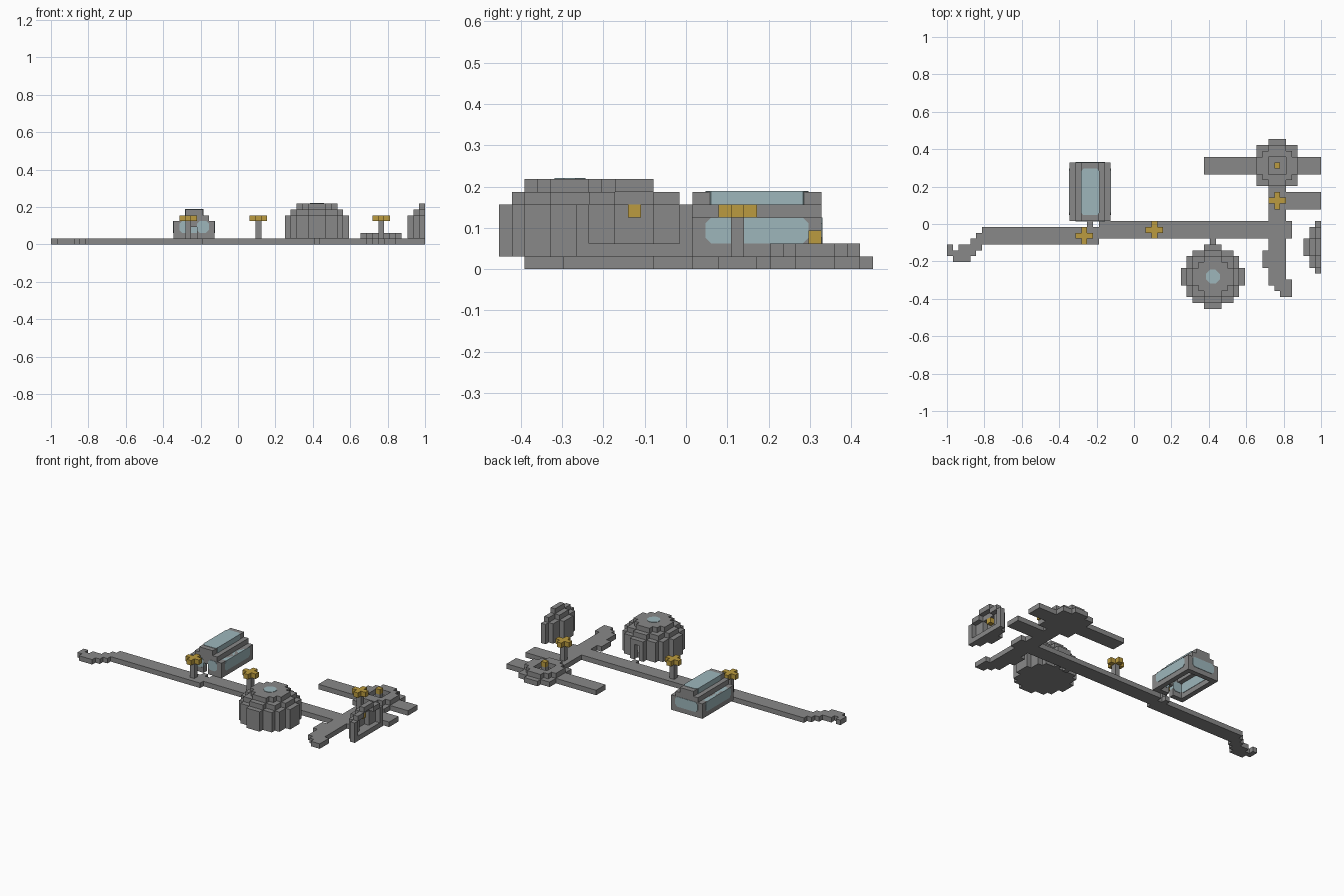
import bpy, bmesh
from mathutils import Vector

if "Cube" in bpy.data.objects:
    bpy.data.objects.remove(bpy.data.objects["Cube"], do_unlink=True)

V = 1 / 32                               # size of one block
ORIGIN = Vector((-32, -14.5, 0))         # grid corner, in blocks


def material(name, r, g, b):
    m = bpy.data.materials.new(name)
    m.use_nodes = True
    m.diffuse_color = (r, g, b, 1)
    bsdf = m.node_tree.nodes["Principled BSDF"]
    bsdf.inputs["Base Color"].default_value = (r, g, b, 1)
    bsdf.inputs["Roughness"].default_value = 0.9
    return m


STONE = material("stone grey", 0.25, 0.25, 0.25)
GOLD = material("lamp gold", 0.5, 0.33, 0.05)
GLASS = material("pale glass", 0.34, 0.47, 0.5)


def finish(name, bm, mat):
    bmesh.ops.recalc_face_normals(bm, faces=bm.faces)
    me = bpy.data.meshes.new(name)
    bm.to_mesh(me)
    bm.free()
    me.materials.append(mat)
    ob = bpy.data.objects.new(name, me)
    bpy.context.collection.objects.link(ob)
    return ob


def box(x0, x1, y0, y1, z0, z1):
    return {(x, y, z) for x in range(x0, x1) for y in range(y0, y1) for z in range(z0, z1)}


def disc(cx, cy, z, rr, inner=-1):
    return {(cx + x, cy + y, z) for x in range(-6, 7) for y in range(-6, 7)
            if inner < x * x + y * y <= rr}


DIRS = [Vector(d) for d in ((1, 0, 0), (-1, 0, 0), (0, 1, 0), (0, -1, 0), (0, 0, 1), (0, 0, -1))]


def blocks(name, cells, mat):
    """Outer skin of a set of unit blocks."""
    bm = bmesh.new()
    half = Vector((0.5, 0.5, 0.5))
    for c in sorted(cells):
        for d in DIRS:
            if tuple(int(a + b) for a, b in zip(c, d)) in cells:
                continue
            u = Vector((d.y, d.z, d.x))
            w = d.cross(u)
            mid = Vector(c) + half + d / 2
            corners = [mid + (u * a + w * b) / 2 for a, b in ((-1, -1), (1, -1), (1, 1), (-1, 1))]
            bm.faces.new([bm.verts.new((p + ORIGIN) * V) for p in corners])
    # Weld within each flat sheet, keeping every block edge crisp
    bmesh.ops.remove_doubles(bm, verts=bm.verts, dist=V / 100)
    return finish(name, bm, mat)


def pane(name, axis, lo, hi, cut=0.45):
    """Glass panel with clipped corners, standing slightly proud along its axis."""
    a, b = [i for i in range(3) if i != axis]
    outline = [(lo[a] + cut, lo[b]), (hi[a] - cut, lo[b]), (hi[a], lo[b] + cut), (hi[a], hi[b] - cut),
               (hi[a] - cut, hi[b]), (lo[a] + cut, hi[b]), (lo[a], hi[b] - cut), (lo[a], lo[b] + cut)]
    bm = bmesh.new()
    rings = []
    for level in (lo[axis] - 0.08, hi[axis] + 0.08):
        ring = []
        for p, q in outline:
            co = Vector()
            co[axis], co[a], co[b] = level, p, q
            ring.append(bm.verts.new((co + ORIGIN) * V))
        bm.faces.new(ring)
        rings.append(ring)
    for i in range(8):
        j = (i + 1) % 8
        bm.faces.new((rings[0][i], rings[0][j], rings[1][j], rings[1][i]))
    return finish(name, bm, GLASS)


# Ground paths, one block thick
path = box(6, 26, 11, 14, 0, 1) | box(26, 59, 12, 15, 0, 1)
for x, (y0, y1) in enumerate([(9, 11), (8, 10), (8, 11), (8, 11), (9, 12), (10, 13)]):
    path |= box(x, x + 1, y0, y1, 0, 1)                       # winding west end
for x, y0 in ((55, 4), (56, 3), (57, 2)):
    path |= box(x, x + 1, y0, 24, 0, 1)                       # cross street
path |= box(58, 59, 2, 5, 0, 1) | box(54, 55, 7, 10, 0, 1)
path |= box(55, 64, 17, 20, 0, 1) | box(44, 64, 23, 26, 0, 1)   # side streets
path |= box(24, 25, 14, 15, 0, 1) | box(45, 46, 11, 12, 0, 1)   # doorsteps
path |= disc(56, 24, 0, 18)                                    # plaza
blocks("paths", path, STONE)

# Fountain on the plaza
blocks("fountain_basin", disc(56, 24, 1, 10, 3) | {(56, 24, 1)}, STONE)
blocks("fountain_jet", {(56, 24, 2)}, GOLD)

# Street lamps
for n, (x, y) in enumerate(((23, 12), (35, 13), (56, 18)), 1):
    blocks(f"lamp_post_{n}", box(x, x + 1, y, y + 1, 1, 4), STONE)
    blocks(f"lamp_head_{n}", disc(x, y, 4, 1), GOLD)


# Hollow round huts
def hut(cx, cy):
    full = set()
    for z in range(1, 7):
        full |= disc(cx, cy, z, 26 if z < 5 else 18 if z == 5 else 10)
    return {c for c in full
            if any(tuple(int(a + b) for a, b in zip(c, d)) not in full for d in DIRS)}


blocks("round_hut", hut(45, 5) - box(45, 46, 10, 11, 1, 4), STONE)
pane("hut_skylight", 2, (44.3, 4.3, 6.9), (46.7, 6.7, 7), 0.75)

# Second hut, sliced open at the edge of the plot
blocks("open_hut", {c for c in hut(66, 10) if c[0] < 64}, STONE)
blocks("open_hut_lamp", {(62, 10, 4)}, GOLD)

# Greenhouse frame: hollow, stepped roof, open underneath
frame = box(21, 28, 15, 25, 1, 4) | box(22, 27, 15, 25, 4, 5) | box(23, 26, 15, 25, 5, 6)
frame -= box(22, 27, 16, 24, 1, 4) | box(23, 26, 16, 24, 4, 5)
frame -= box(24, 25, 15, 16, 1, 3)
blocks("greenhouse_frame", frame, STONE)

# Greenhouse glass
pane("left_glass", 0, (21, 16, 2), (22, 24, 4))
pane("right_glass", 0, (27, 16, 2), (28, 24, 4))
pane("back_glass", 1, (22, 24, 2), (27, 25, 4))
pane("front_glass_a", 1, (22, 15, 2), (24, 16, 4))
pane("front_glass_b", 1, (25, 15, 2), (27, 16, 4))
pane("roof_glass", 2, (22.92, 16, 5), (26.08, 24, 6))
